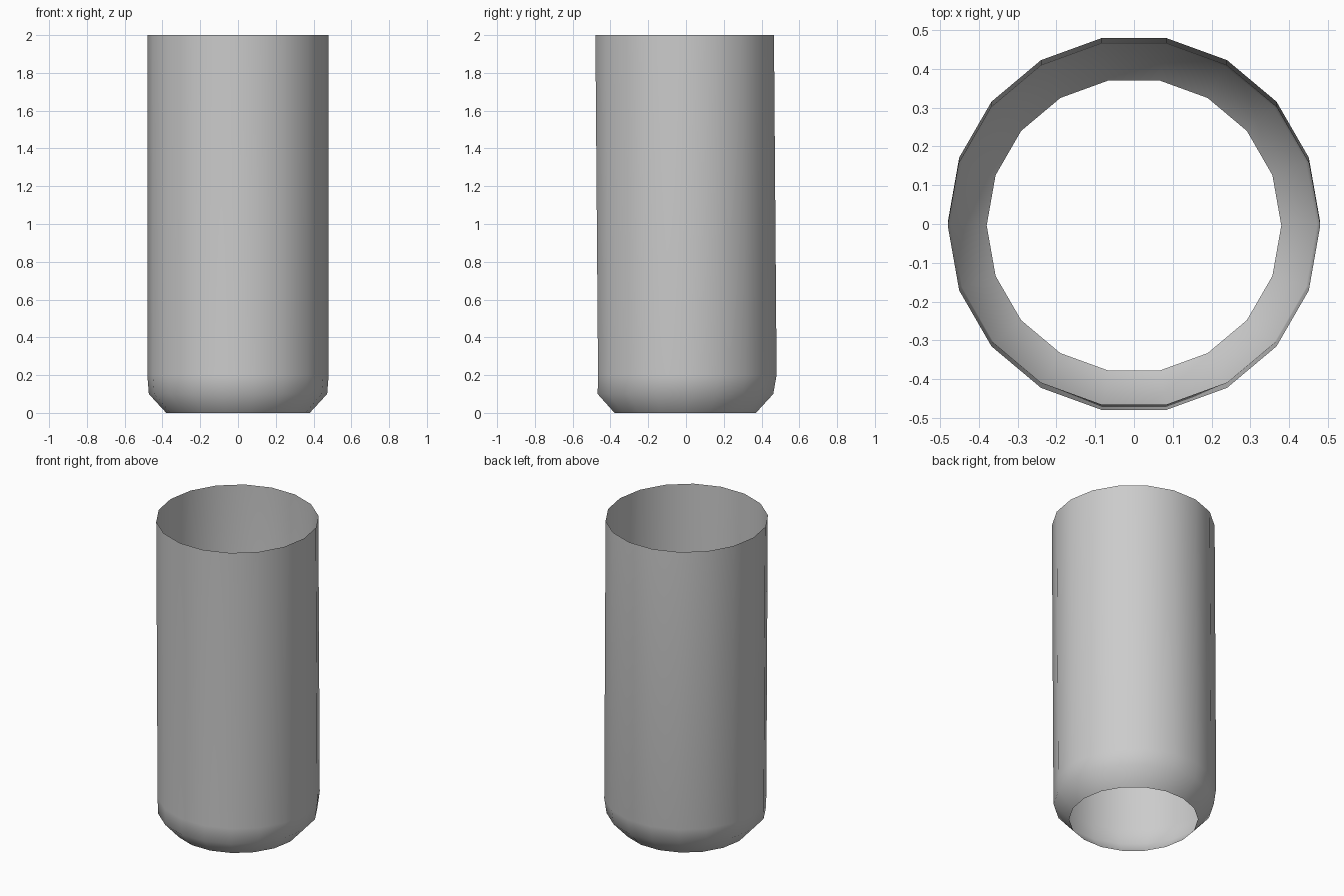
import bpy, bmesh
from math import cos, sin, tau

if "Cube" in bpy.data.objects:
    bpy.data.objects.remove(bpy.data.objects["Cube"])

SIDES = 18
# Rings of the thin wall: height, radius, slight lean in y
RINGS = [(0.0, 0.38, -0.004), (0.1, 0.472, -0.003), (0.2, 0.48, 0.007), (2.0, 0.48, -0.007)]

# Open tube with a chamfered lower end
bm = bmesh.new()
loops = [[bm.verts.new((r * cos(tau * i / SIDES), y + r * sin(tau * i / SIDES), z))
          for i in range(SIDES)] for z, r, y in RINGS]
for low, high in zip(loops, loops[1:]):
    for i in range(SIDES):
        j = (i + 1) % SIDES
        bm.faces.new((low[i], low[j], high[j], high[i])).smooth = True

mesh = bpy.data.meshes.new("open_tube")
bm.to_mesh(mesh)
bm.free()
tube = bpy.data.objects.new("open_tube", mesh)
bpy.context.collection.objects.link(tube)
